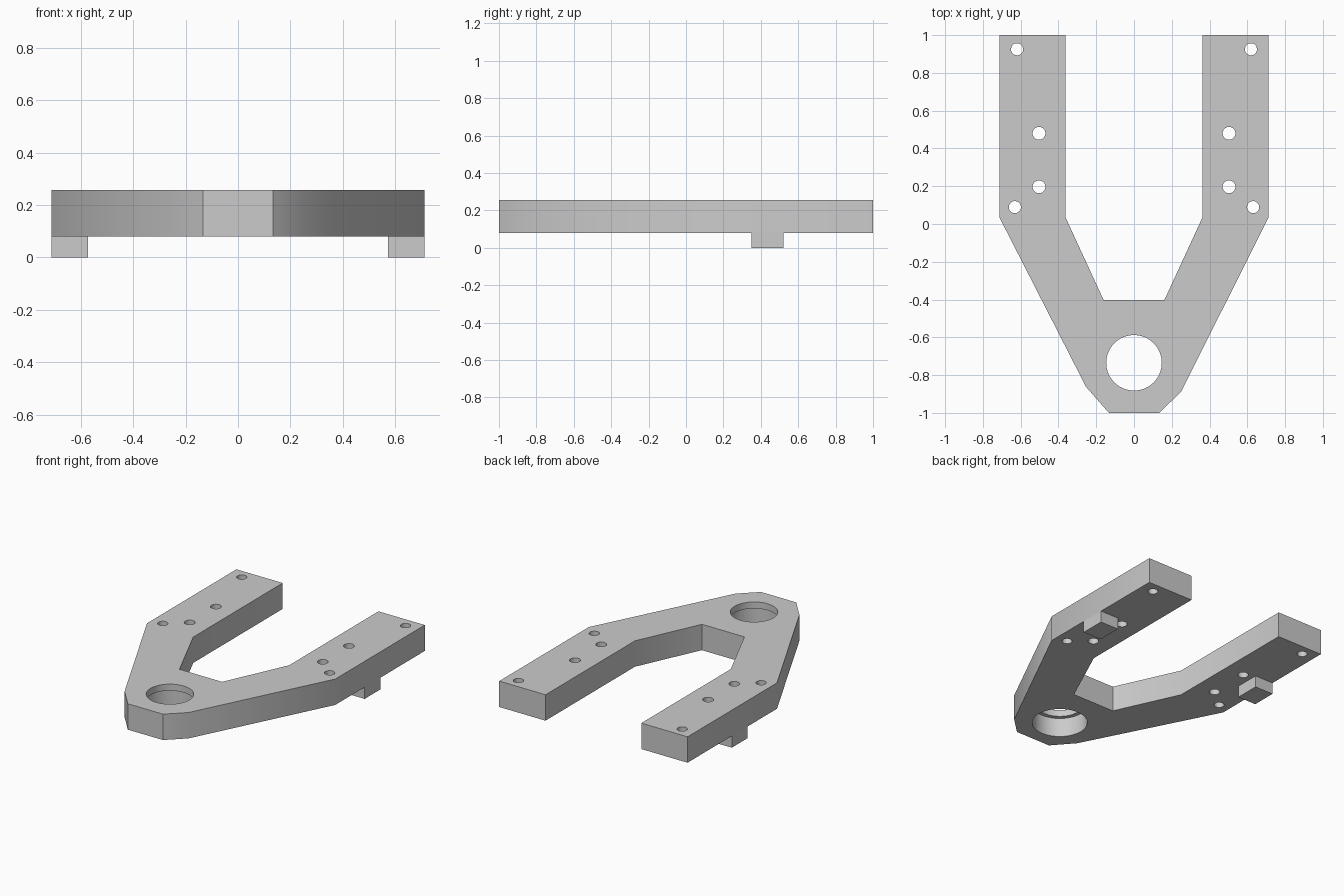
import bpy
import bmesh

cube = bpy.data.objects.get("Cube")
if cube:
    bpy.data.objects.remove(cube, do_unlink=True)

BOTTOM, TOP = 0.08, 0.257

grey = bpy.data.materials.new("light grey")
grey.use_nodes = True
grey.diffuse_color = (0.6, 0.6, 0.6, 1)
grey.node_tree.nodes["Principled BSDF"].inputs["Base Color"].default_value = (0.6, 0.6, 0.6, 1)


def prism(name, outline, z0, z1):
    """Extrude a counter-clockwise outline from z0 to z1."""
    bm = bmesh.new()
    face = bm.faces.new([bm.verts.new((x, y, z0)) for x, y in outline])
    result = bmesh.ops.extrude_face_region(bm, geom=[face], use_keep_orig=True)
    for v in result["geom"]:
        if isinstance(v, bmesh.types.BMVert):
            v.co.z = z1
    bmesh.ops.recalc_face_normals(bm, faces=bm.faces)
    mesh = bpy.data.meshes.new(name)
    bm.to_mesh(mesh)
    bm.free()
    mesh.materials.append(grey)
    obj = bpy.data.objects.new(name, mesh)
    bpy.context.collection.objects.link(obj)
    return obj


def activate(obj):
    bpy.ops.object.select_all(action='DESELECT')
    obj.select_set(True)
    bpy.context.view_layer.objects.active = obj


def drill(target, x, y, radius, z0, z1, sides):
    """Cut a round hole and discard the cutter."""
    bpy.ops.mesh.primitive_cylinder_add(vertices=sides, radius=radius, depth=z1 - z0,
                                        location=(x, y, (z0 + z1) / 2))
    cutter = bpy.context.object
    cutter.hide_render = True
    cutter.data.materials.append(grey)
    activate(target)
    mod = target.modifiers.new("hole", 'BOOLEAN')
    mod.operation = 'DIFFERENCE'
    mod.solver = 'EXACT'
    mod.object = cutter
    bpy.ops.object.modifier_apply(modifier=mod.name)
    bpy.data.objects.remove(cutter, do_unlink=True)


# Forked plate: outer edge, then the inside of the fork
plate = prism("forked_plate", [
    (-0.712, 1), (-0.712, 0.034), (-0.254, -0.862), (-0.133, -1),
    (0.133, -1), (0.249, -0.889), (0.712, 0.034), (0.712, 1),
    (0.362, 1), (0.362, 0.034), (0.161, -0.402),
    (-0.161, -0.402), (-0.362, 0.034), (-0.362, 1)], BOTTOM, TOP)

# Large bore, wider below a thin top lip
drill(plate, 0, -0.735, 0.147, 0, 0.4, 64)
drill(plate, 0, -0.735, 0.175, 0, TOP - 0.045, 64)

# Four screw holes in each arm
for side in (-1, 1):
    for x, y, radius in ((0.619, 0.925, 0.032), (0.503, 0.48, 0.034),
                         (0.503, 0.197, 0.034), (0.631, 0.089, 0.032)):
        drill(plate, side * x, y, radius, 0, 0.4, 32)

activate(plate)
bpy.ops.object.shade_smooth_by_angle(angle=0.52)

# Locating tab under the outer edge of each arm
for name, x0, x1 in (("right_tab", -0.712, -0.572), ("left_tab", 0.572, 0.712)):
    prism(name, [(x0, 0.351), (x1, 0.351), (x1, 0.522), (x0, 0.522)], 0, BOTTOM)
